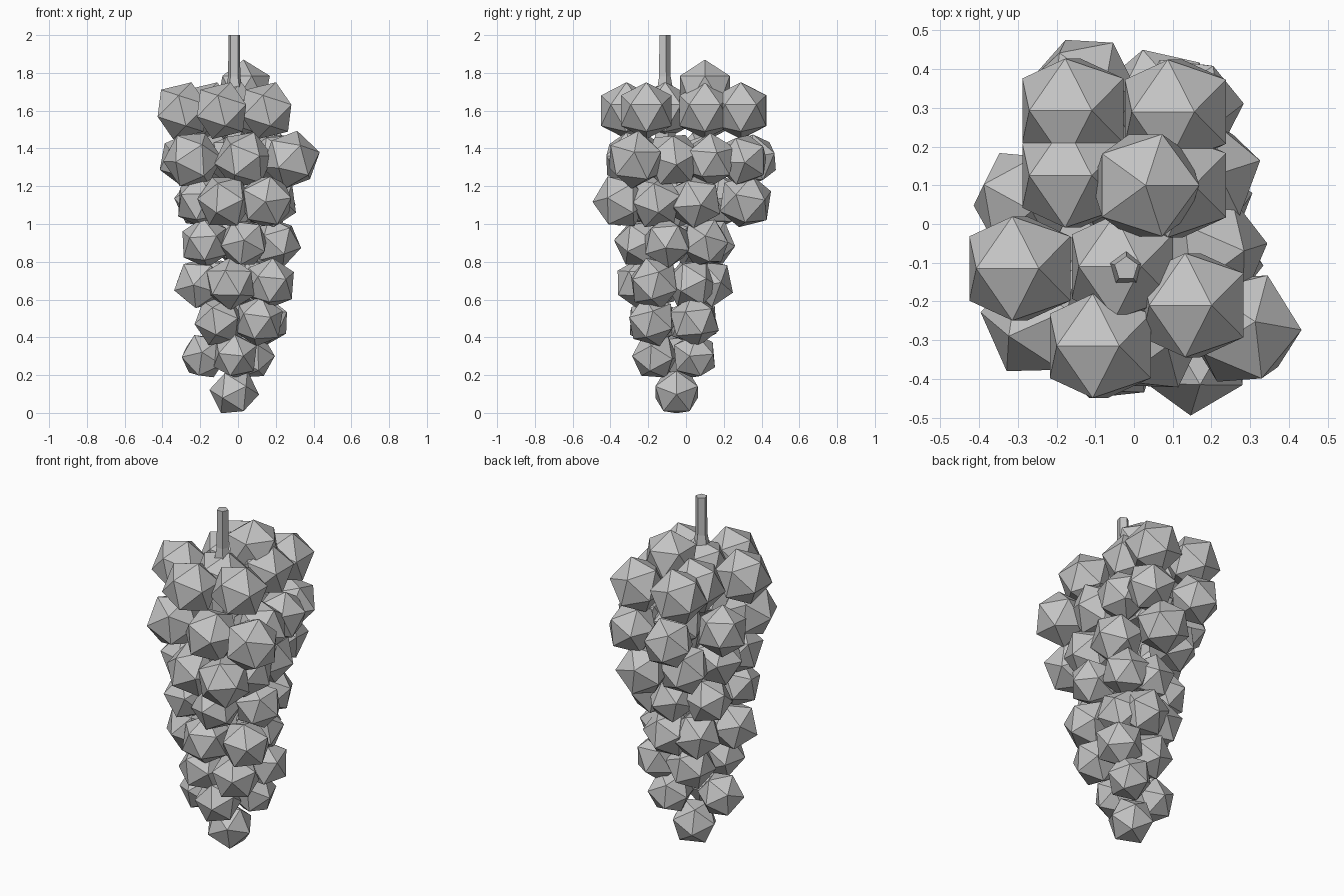
import bpy, bmesh, math, random
from mathutils import Matrix, Euler

random.seed(4)
if "Cube" in bpy.data.objects:
    bpy.data.objects.remove(bpy.data.objects["Cube"], do_unlink=True)

# One plain grey for berries and stem
grey = bpy.data.materials.new("plain grey")
grey.use_nodes = True
colour = (0.55, 0.55, 0.55, 1)
grey.diffuse_color = colour
grey.node_tree.nodes["Principled BSDF"].inputs["Base Color"].default_value = colour


def add_object(name, bm):
    mesh = bpy.data.meshes.new(name)
    bm.to_mesh(mesh)
    bm.free()
    mesh.materials.append(grey)
    obj = bpy.data.objects.new(name, mesh)
    bpy.context.collection.objects.link(obj)
    return obj


def add_berry(name, location, radius, turn):
    bm = bmesh.new()
    bmesh.ops.create_icosphere(bm, subdivisions=1, radius=radius)
    bmesh.ops.transform(bm, matrix=Matrix.Translation(location) @ turn, verts=bm.verts)
    return add_object(name, bm)


# The crown is upright, the shoulder leans, the tip rests on a face,
# and the berries between turn at random
set_turns = {
    "crown": Matrix.Identity(4),
    "shoulder": Matrix.Rotation(math.radians(18), 4, "Y") @ Matrix.Rotation(math.pi, 4, "Z"),
    "tip": Matrix.Rotation(math.radians(32), 4, "Y"),
}


def random_turn():
    return Euler([random.uniform(0, math.tau) for _ in range(3)]).to_matrix().to_4x4()


# Tiers from top to bottom: name, height, berry radius, berry positions
tiers = [
    ("crown", 1.715, 0.155, [(0.03, 0.1)]),
    ("shoulder", 1.6, 0.158, [(-0.295, -0.115), (-0.087, -0.315), (0.152, -0.21),
                              (-0.158, 0.293), (0.107, 0.29), (-0.158, 0.125),
                              (0.107, 0.1), (-0.03, -0.11)]),
    ("upper_front", 1.34, 0.158, [(-0.24, -0.25), (0.03, -0.29), (0.28, -0.27),
                                  (0.19, -0.07)]),
    ("upper_back", 1.34, 0.145, [(-0.28, 0.06), (0.19, 0.13), (0.14, 0.3),
                                 (-0.13, 0.35), (-0.02, 0.1)]),
    ("middle", 1.12, 0.15, [(-0.19, -0.2), (-0.07, -0.32), (0.15, -0.345),
                            (0.17, -0.16), (0.16, 0.05), (0.06, 0.315),
                            (-0.19, -0.02), (-0.11, 0.18)]),
    ("waist", 0.9, 0.137, [(-0.175, -0.22), (0.03, -0.245), (0.2, -0.1),
                           (0.14, 0.1), (-0.17, 0.04), (0, 0.13)]),
    ("lower", 0.685, 0.142, [(-0.205, -0.15), (-0.04, -0.24), (0.17, -0.17),
                             (0.11, 0.03), (-0.11, 0.06), (0.03, 0.115)]),
    ("narrow", 0.485, 0.138, [(-0.1, -0.18), (0.11, -0.18), (0.14, 0.045),
                              (-0.06, 0.04)]),
    ("tail", 0.3, 0.128, [(-0.18, -0.07), (-0.015, -0.165), (0.07, 0.045)]),
    ("tip", 0.11, 0.132, [(-0.02, -0.05)]),
]
for tier, height, radius, spots in tiers:
    for number, (x, y) in enumerate(spots, 1):
        turn = set_turns.get(tier) or random_turn()
        add_berry(f"{tier}_berry_{number}", (x, y, height), radius, turn)

# Five-sided stem with a flared foot
bm = bmesh.new()
rings = []
for height, radius in [(1.4, 0.06), (1.64, 0.06), (1.78, 0.034), (2, 0.032)]:
    ring = bmesh.ops.create_circle(bm, segments=5, radius=radius)["verts"]
    bmesh.ops.translate(bm, verts=ring, vec=(-0.02, -0.115, height))
    rings.append(ring)
for low, high in zip(rings, rings[1:]):
    for i in range(5):
        j = (i + 1) % 5
        bm.faces.new((low[i], low[j], high[j], high[i]))
bm.faces.new(rings[0])
bm.faces.new(rings[-1])
bmesh.ops.recalc_face_normals(bm, faces=bm.faces)
add_object("stem", bm)
